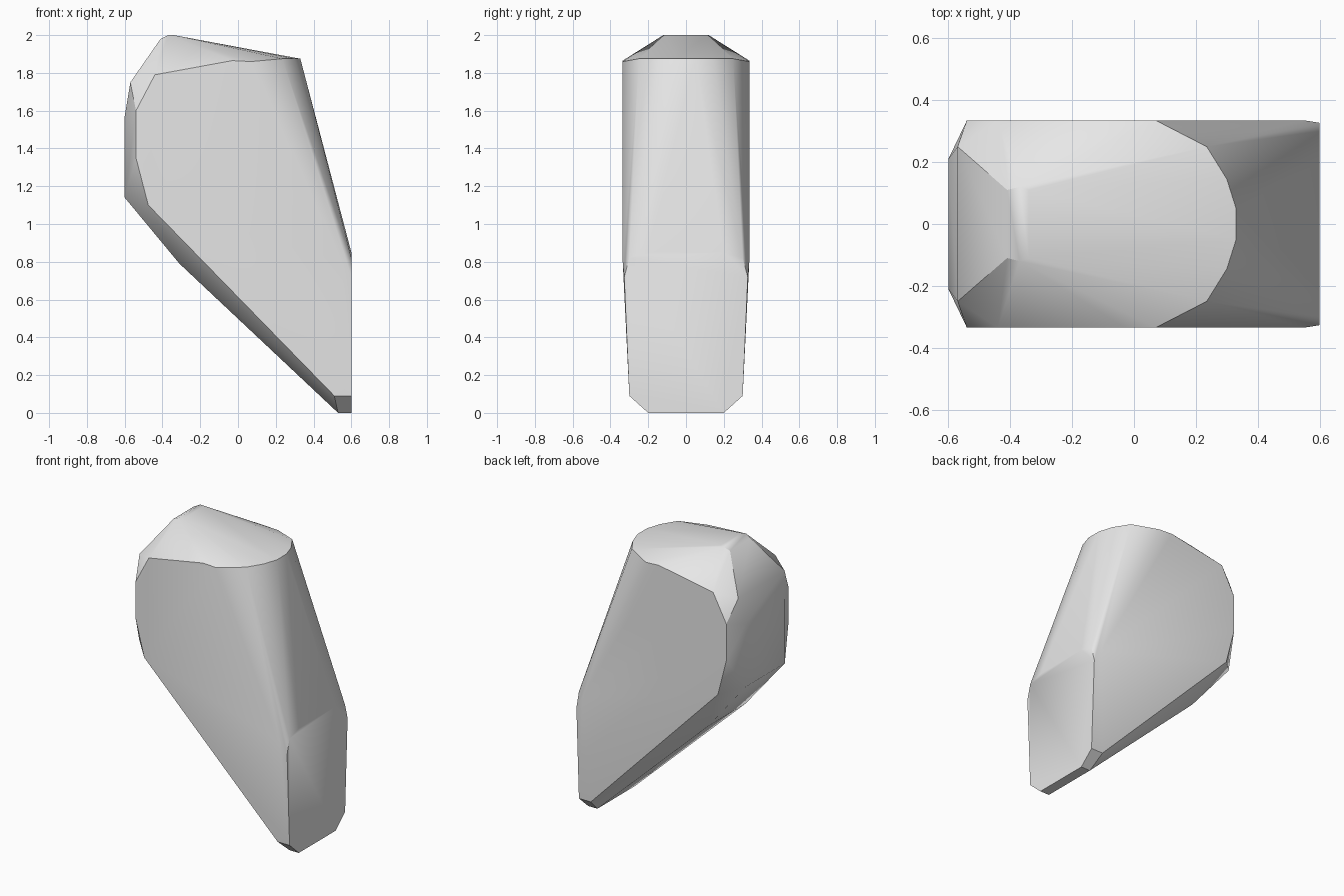
import bpy, bmesh, math

cube = bpy.data.objects.get("Cube")
if cube:
    bpy.data.objects.remove(cube, do_unlink=True)

# Material
grey = bpy.data.materials.new("light grey stone")
grey.use_nodes = True
colour = (0.8, 0.8, 0.8, 1)
grey.diffuse_color = colour
grey.node_tree.nodes["Principled BSDF"].inputs["Base Color"].default_value = colour

# Corners of one half of the faceted block, as (x, y, z)
top_ridge = [(-.41, .11, 1.98), (-.37, .12, 2), (-.34, .11, 2)]
top_rim = [(.33, .05, 1.875), (.3, .145, 1.875), (.235, .25, 1.875),
           (.07, .335, 1.86), (-.03, .335, 1.865), (-.44, .335, 1.79)]
flat_side = [(-.54, .335, 1.6), (-.54, .335, 1.35), (-.475, .335, 1.1),
             (.55, .335, .8), (.6, .327, .72), (.6, .3, .09), (.51, .3, .09)]
left_over_end = [(-.57, .25, 1.75), (-.6, .21, 1.57), (-.6, .21, 1.14)]
underside = [(-.31, .2, .79), (.53, .2, 0), (.6, .2, 0)]
end_top = [(.6, .3, .82), (.6, .2, .85)]
half = top_ridge + top_rim + flat_side + left_over_end + underside + end_top

# Mirror the corners across y and wrap them in a closed convex skin
bm = bmesh.new()
for x, y, z in half:
    for side in (1, -1):
        bm.verts.new((x, y * side, z))
hull = bmesh.ops.convex_hull(bm, input=bm.verts[:])
loose = [v for v in bm.verts if not v.link_faces]
bmesh.ops.delete(bm, geom=loose, context='VERTS')
bmesh.ops.dissolve_limit(bm, angle_limit=math.radians(1),
                         verts=bm.verts[:], edges=bm.edges[:])
bmesh.ops.recalc_face_normals(bm, faces=bm.faces[:])

mesh = bpy.data.meshes.new("faceted_block")
bm.to_mesh(mesh)
bm.free()
mesh.materials.append(grey)
block = bpy.data.objects.new("faceted_block", mesh)
bpy.context.collection.objects.link(block)

# Smooth the shallow folds, keep the sharp ones
bpy.ops.object.select_all(action='DESELECT')
block.select_set(True)
bpy.context.view_layer.objects.active = block
bpy.ops.object.shade_smooth_by_angle(angle=math.radians(30))
